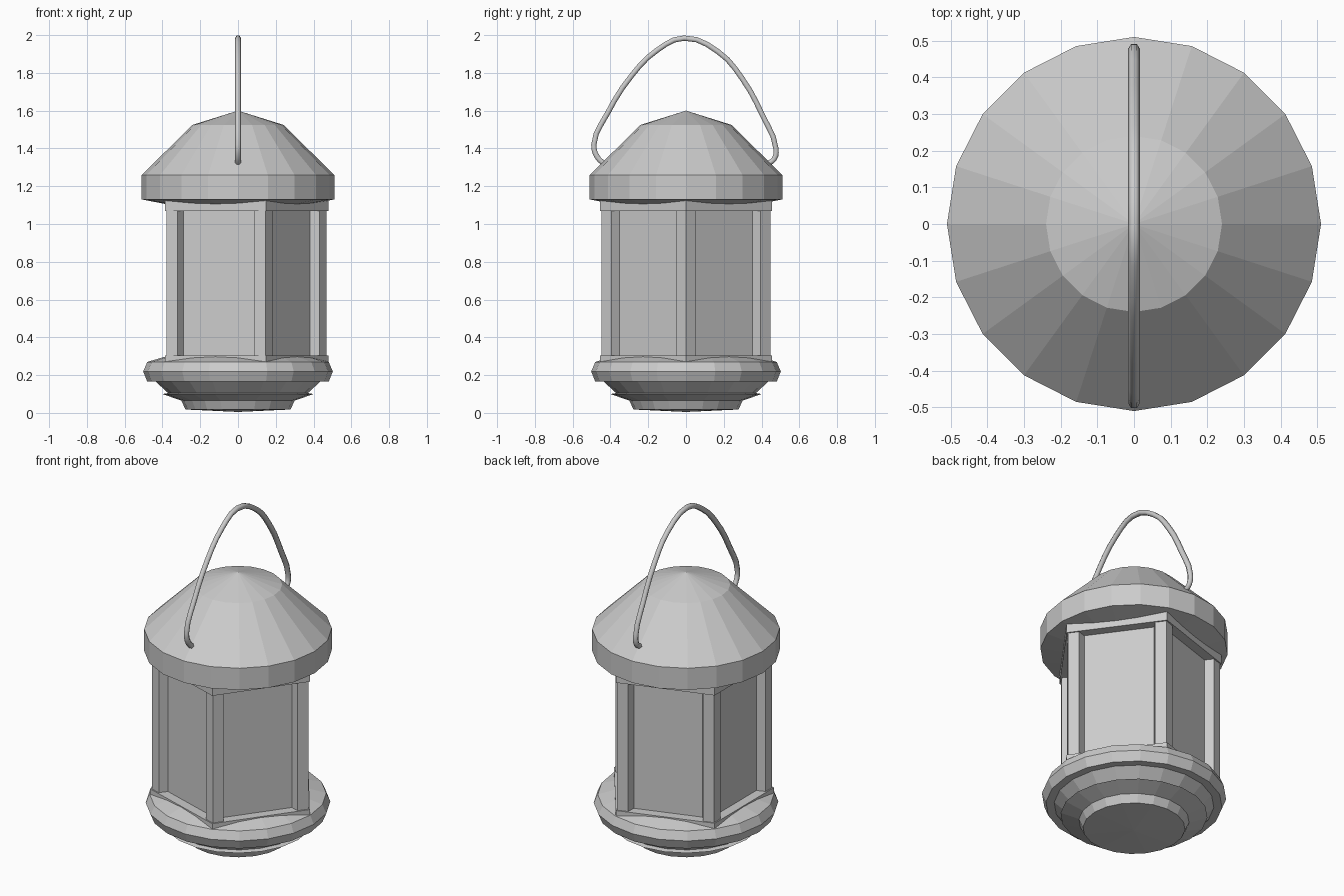
import bpy, bmesh
from math import sin, cos, pi, radians

if "Cube" in bpy.data.objects:
    bpy.data.objects.remove(bpy.data.objects["Cube"])


def make_object(name, bm):
    bmesh.ops.recalc_face_normals(bm, faces=bm.faces)
    mesh = bpy.data.meshes.new(name)
    bm.to_mesh(mesh)
    bm.free()
    obj = bpy.data.objects.new(name, mesh)
    bpy.context.collection.objects.link(obj)
    return obj


def lathe(name, profile, sides=20):
    """Faceted solid of revolution; first and last profile points lie on the axis."""
    bm = bmesh.new()
    rings = []
    for r, z in profile:
        if r == 0:
            rings.append([bm.verts.new((0, 0, z))] * sides)
        else:
            rings.append([bm.verts.new((r * cos(2 * pi * i / sides), r * sin(2 * pi * i / sides), z))
                          for i in range(sides)])
    for a, b in zip(rings, rings[1:]):
        for i in range(sides):
            j = (i + 1) % sides
            quad = dict.fromkeys((a[i], a[j], b[j], b[i]))
            bm.faces.new(list(quad))
    return make_object(name, bm)


def prism(name, outline, z0, z1):
    bm = bmesh.new()
    low = [bm.verts.new((x, y, z0)) for x, y in outline]
    high = [bm.verts.new((x, y, z1)) for x, y in outline]
    bm.faces.new(low)
    bm.faces.new(high)
    for i in range(len(low)):
        j = (i + 1) % len(low)
        bm.faces.new((low[i], low[j], high[j], high[i]))
    return make_object(name, bm)


def pentagon(r):
    return [(r * cos(2 * pi * i / 5), r * sin(2 * pi * i / 5)) for i in range(5)]


def side_point(angle, along, out):
    """Point on a pentagon side whose normal points along angle."""
    return (out * cos(angle) - along * sin(angle), out * sin(angle) + along * cos(angle))


# Roof
lathe("roof", [(0, 1.6), (0.24, 1.525), (0.51, 1.26), (0.51, 1.13), (0.38, 1.105), (0, 1.105)])

# Stepped base
lathe("base", [(0, 0.30), (0.385, 0.298), (0.48, 0.27), (0.502, 0.22), (0.48, 0.165),
               (0.435, 0.165), (0.37, 0.105), (0.40, 0.10), (0.30, 0.065),
               (0.278, 0.018), (0, 0.005)])

# Pentagonal body: plates, glass core and corner posts
prism("lower_plate", pentagon(0.478), 0.26, 0.303)
prism("upper_plate", pentagon(0.478), 1.07, 1.14)
prism("glass_panels", pentagon(0.33 / cos(pi / 5)), 0.29, 1.08)
for i in range(5):
    a = radians(72 * i)
    before, after = a - radians(36), a + radians(36)
    outer, inner = 0.469, 0.40
    prism(f"corner_post_{i + 1}", [
        (outer * cos(a), outer * sin(a)),
        side_point(after, -0.213, 0.379),
        side_point(after, -0.195, 0.328),
        (inner * cos(a), inner * sin(a)),
        side_point(before, 0.195, 0.328),
        side_point(before, 0.213, 0.379)], 0.29, 1.08)

# Bent wire handle
path = [(-0.43, 1.315), (-0.47, 1.355), (-0.488, 1.42), (-0.418, 1.582), (-0.286, 1.788),
        (-0.153, 1.92), (-0.01, 1.984), (0.17, 1.912), (0.296, 1.772), (0.407, 1.571),
        (0.476, 1.40), (0.467, 1.344), (0.43, 1.318)]
curve = bpy.data.curves.new("handle", 'CURVE')
curve.dimensions = '3D'
curve.bevel_depth = 0.016
curve.bevel_resolution = 1
curve.resolution_u = 3
curve.use_fill_caps = True
spline = curve.splines.new('BEZIER')
spline.bezier_points.add(len(path) - 1)
for point, (y, z) in zip(spline.bezier_points, path):
    point.co = (0, y, z)
    point.handle_left_type = point.handle_right_type = 'AUTO'
bpy.context.collection.objects.link(bpy.data.objects.new("handle", curve))
